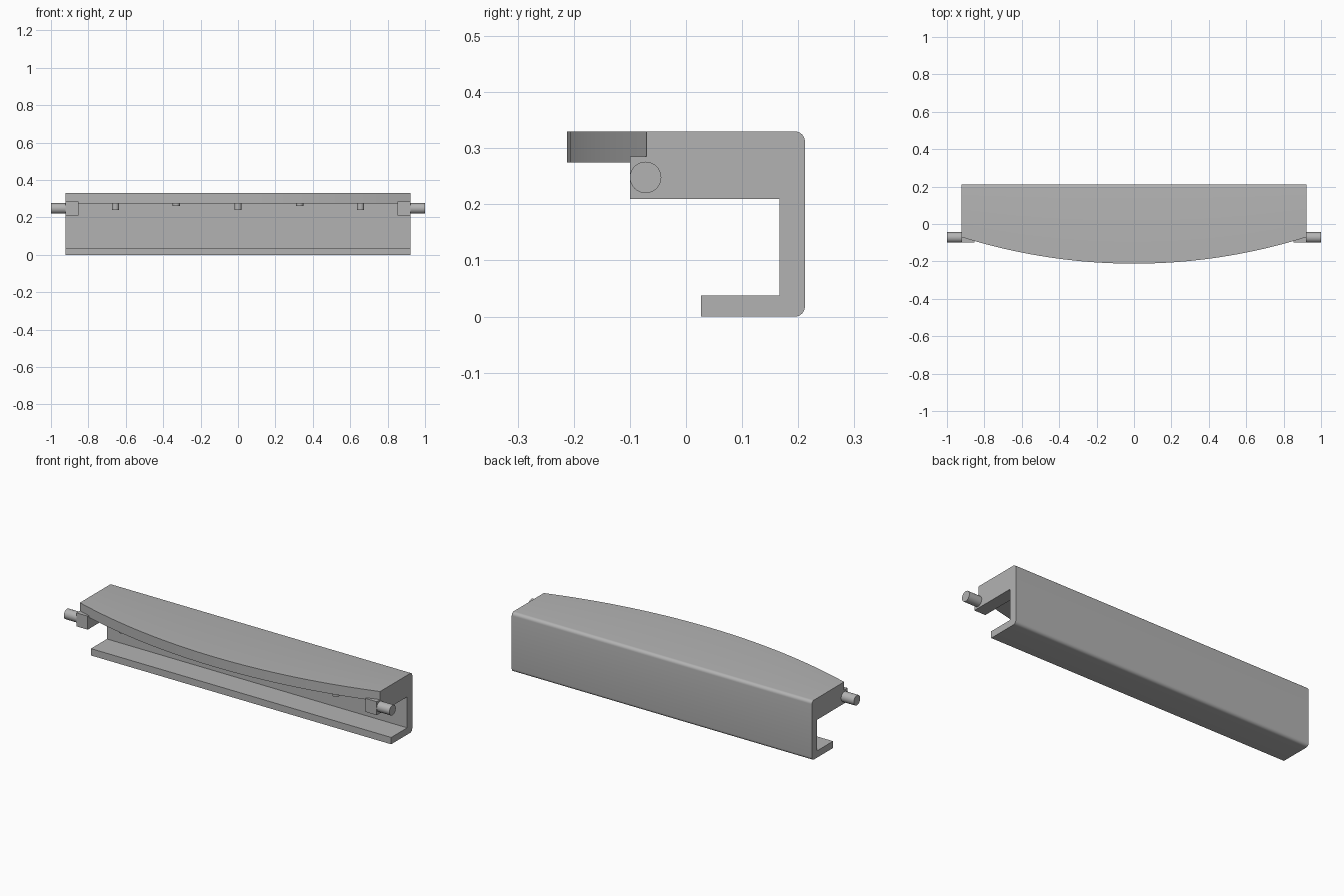
import bpy, bmesh, math

if "Cube" in bpy.data.objects:
    bpy.data.objects.remove(bpy.data.objects["Cube"])

HALF = 0.922            # half length of the channel
BOW_FRONT, BOW_END = -0.212, -0.07
SAG = BOW_END - BOW_FRONT
RADIUS = (HALF ** 2 + SAG ** 2) / (2 * SAG)

grey = bpy.data.materials.new("light grey")
grey.diffuse_color = (0.45, 0.45, 0.45, 1)
grey.use_nodes = True
grey.node_tree.nodes["Principled BSDF"].inputs["Base Color"].default_value = grey.diffuse_color


def finish(bm, name):
    bmesh.ops.recalc_face_normals(bm, faces=bm.faces[:])
    mesh = bpy.data.meshes.new(name)
    bm.to_mesh(mesh)
    bm.free()
    mesh.materials.append(grey)
    ob = bpy.data.objects.new(name, mesh)
    bpy.context.collection.objects.link(ob)
    bpy.ops.object.select_all(action='DESELECT')
    ob.select_set(True)
    bpy.context.view_layer.objects.active = ob
    bpy.ops.object.shade_smooth_by_angle(angle=math.radians(30))
    return ob


def bow(x):
    """Front edge of the top plate: a shallow circular arc."""
    return BOW_FRONT + RADIUS - math.sqrt(RADIUS ** 2 - x * x)


def corner(y, z, r, start):
    """Quarter round, counter-clockwise from the start angle."""
    return [(y + r * math.cos(math.radians(start + 15 * i)),
             z + r * math.sin(math.radians(start + 15 * i))) for i in range(7)]


def section(x):
    """C-shaped cross-section at x, with rounded rear corners."""
    front, r = bow(x), 0.018
    return ([(0.027, 0)] + corner(0.212 - r, r, r, -90)
            + corner(0.212 - r, 0.33 - r, r, 0)
            + [(front, 0.33), (front, 0.275), (0.167, 0.275),
               (0.167, 0.038), (0.027, 0.038)])


def make_box(name, x0, x1, y0, y1, z0, z1):
    bm = bmesh.new()
    bmesh.ops.create_cube(bm, size=1)
    for v in bm.verts:
        v.co = ((x0 + x1) / 2 + v.co.x * (x1 - x0),
                (y0 + y1) / 2 + v.co.y * (y1 - y0),
                (z0 + z1) / 2 + v.co.z * (z1 - z0))
    return finish(bm, name)


def make_cylinder(name, radius, depth, location, along_x=False):
    bm = bmesh.new()
    bmesh.ops.create_cone(bm, cap_ends=True, segments=32, radius1=radius,
                          radius2=radius, depth=depth)
    ob = finish(bm, name)
    ob.location = location
    if along_x:
        ob.rotation_euler.y = math.pi / 2
    return ob


# Channel with bowed top plate, lofted along x
bm = bmesh.new()
STEPS = 40
rings = []
for i in range(STEPS + 1):
    x = -HALF + 2 * HALF * i / STEPS
    rings.append([bm.verts.new((x, y, z)) for y, z in section(x)])
n = len(rings[0])
for a, b in zip(rings, rings[1:]):
    for j in range(n):
        k = (j + 1) % n
        bm.faces.new((a[j], a[k], b[k], b[j]))
bm.faces.new(rings[0])
bm.faces.new(rings[-1])
finish(bm, "channel_body")

# End blocks and pivot pins
for side, s in (("left", -1), ("right", 1)):
    x0, x1 = sorted((s * 0.853, s * HALF))
    make_box(side + "_end_block", x0, x1, -0.1, 0.167, 0.21, 0.285)
    make_cylinder(side + "_pivot_pin", 0.028, 0.088,
                  (s * 0.956, -0.072, 0.248), along_x=True)

# Small pegs under the top plate
for i, (x, bottom) in enumerate([(-0.655, 0.24), (-0.33, 0.26), (0, 0.24),
                                 (0.33, 0.26), (0.655, 0.24)]):
    make_cylinder("peg_%d" % (i + 1), 0.019, 0.28 - bottom,
                  (x, -0.075, (0.28 + bottom) / 2))
